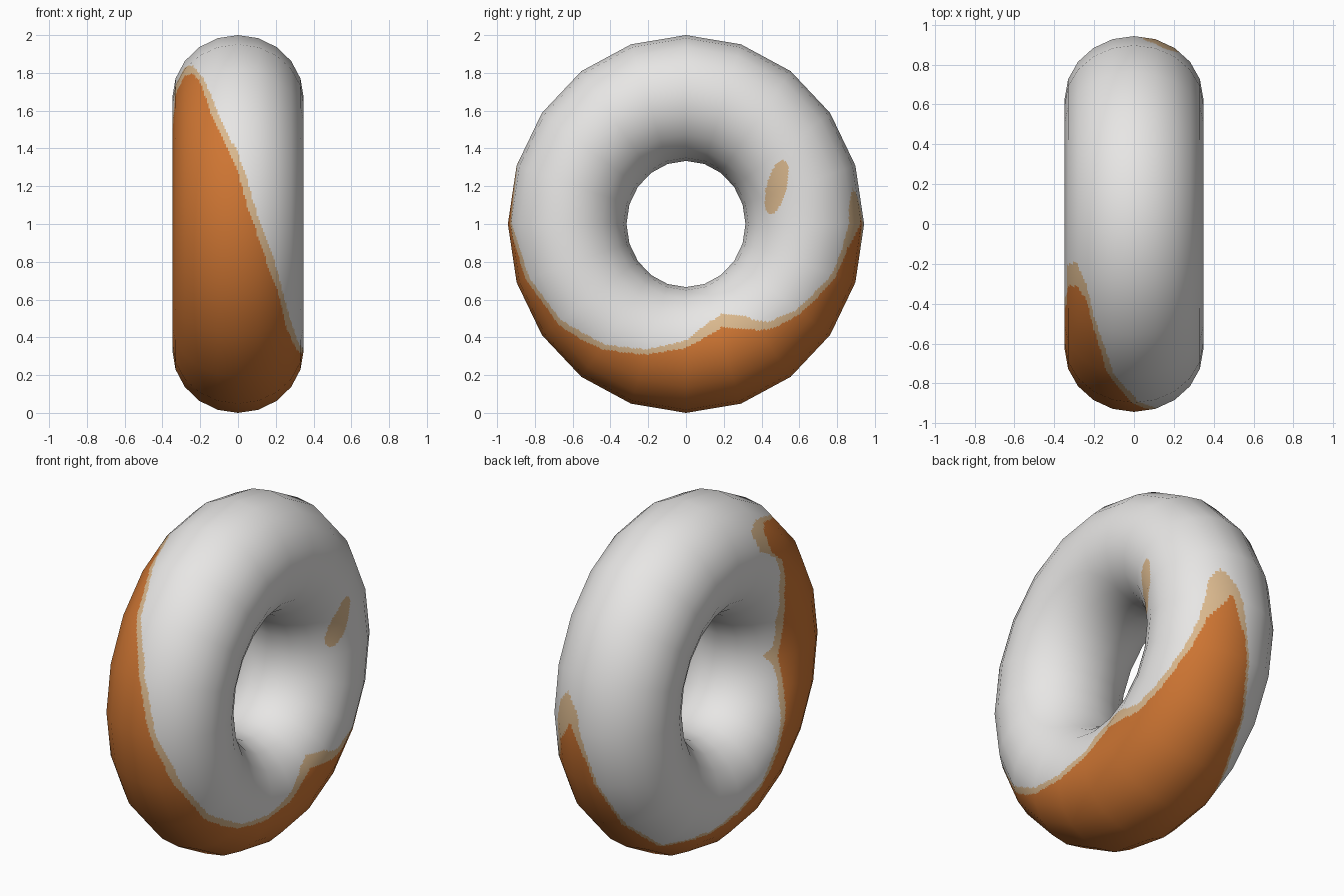
import bpy, math
from mathutils import Vector

if "Cube" in bpy.data.objects:
    bpy.data.objects.remove(bpy.data.objects["Cube"])

SIDES = 20                 # coarse facets both around the ring and around the tube
SUB_T, SUB_P = 14, 12      # fine splits inside each flat facet, for the painted edges
RING, TUBE, HALF_X, SCALE_Y = 0.667, 0.333, 0.348, 0.943

# Painted edges as (angle round the ring from the bottom, angle round the tube)
TAN_HI = [(-166, -56), (-159, -44), (-141, -29), (-126, -17), (-112, 0), (-104, 8), (-93, 17),
          (-86, 25), (-78, 34), (-68, 42), (-53, 54), (-37, 68), (-19, 84), (0, 99), (14, 113),
          (23, 117), (34, 103), (42, 84), (55, 71), (70, 56), (81, 46), (96, 38), (101, 26)]
TAN_LO = [(-166, -58), (-163, -76), (-150, -78), (-136, -104), (-117, -122), (-97, -130),
          (-91, -140), (-84, -130), (-77, -126), (-62, -118), (-46, -105), (-19, -90),
          (3, -80), (22, -62), (35, -37), (57, -20), (78, -4), (96, 10), (101, 24)]
DARK_HI = [(-157, -54), (-153, -44), (-143, -35), (-128, -25), (-120, -17), (-106, 0), (-96, 8),
           (-87, 17), (-78, 26), (-70, 35), (-60, 43), (-51, 48), (-37, 62), (-19, 79), (0, 92),
           (20, 105), (34, 88), (42, 76), (55, 65), (70, 50), (82, 38), (91, 18)]
DARK_LO = [(-157, -56), (-154, -74), (-144, -79), (-129, -104), (-110, -117), (-90, -126),
           (-71, -117), (-46, -100), (-19, -86), (3, -76), (22, -58), (35, -33), (57, -17),
           (78, -1), (91, 16)]


def edge(table, t):
    """Piecewise linear lookup, None outside the table."""
    for (a, u), (b, v) in zip(table, table[1:]):
        if a <= t <= b:
            return u + (v - u) * (t - a) / (b - a)
    return None


def inside(lo, hi, t, p):
    a, b = edge(lo, t), edge(hi, t)
    return a is not None and b is not None and a < p < b


def in_spot(co):
    """Small tilted oval patch on the right face."""
    if co.x < 0:
        return False
    dy, dz = co.y - 0.48, co.z - 1.195
    along, across = dy * 0.25 + dz * 0.968, dy * 0.968 - dz * 0.25
    return (along / 0.147) ** 2 + (across / 0.053) ** 2 < 1


def paint(t, p, co):
    if inside(DARK_LO, DARK_HI, t, p):
        return 2
    if inside(TAN_LO, TAN_HI, t, p) or in_spot(co):
        return 1
    return 0


def corner(i, j):
    """Vertex of the coarse twenty-sided ring."""
    t, p = 2 * math.pi * i / SIDES, 2 * math.pi * j / SIDES
    r = RING + TUBE * math.cos(p)
    return Vector((HALF_X * math.sin(p), SCALE_Y * r * math.sin(t), 1 - r * math.cos(t)))


# Ring: flat facets split finely so the paint has clean edges
NT, NP = SIDES * SUB_T, SIDES * SUB_P
verts, normals = [], []
for a in range(NT):
    i, u = a // SUB_T, (a % SUB_T) / SUB_T
    t = 2 * math.pi * a / NT
    for b in range(NP):
        j, v = b // SUB_P, (b % SUB_P) / SUB_P
        p = 2 * math.pi * b / NP
        verts.append(corner(i, j).lerp(corner(i + 1, j), u).lerp(
            corner(i, j + 1).lerp(corner(i + 1, j + 1), u), v))
        normals.append(Vector((math.sin(p), math.cos(p) * math.sin(t) / SCALE_Y,
                               -math.cos(p) * math.cos(t))).normalized())

faces, slots = [], []
for a in range(NT):
    t = (a + 0.5) * 360 / NT
    t = t - 360 if t > 180 else t
    for b in range(NP):
        p = (b + 0.5) * 360 / NP
        p = p - 360 if p > 180 else p
        c, d = (a + 1) % NT, (b + 1) % NP
        f = (a * NP + b, c * NP + b, c * NP + d, a * NP + d)
        faces.append(f)
        slots.append(paint(t, p, (verts[f[0]] + verts[f[2]]) / 2))

mesh = bpy.data.meshes.new("ring")
mesh.from_pydata([tuple(v) for v in verts], [], faces)
ring = bpy.data.objects.new("ring", mesh)
bpy.context.collection.objects.link(ring)

# Flat colours
for name, col in (("pale grey", (0.80, 0.79, 0.78, 1)), ("light tan", (0.70, 0.48, 0.27, 1)),
                  ("orange brown", (0.62, 0.18, 0.033, 1))):
    m = bpy.data.materials.new(name)
    m.diffuse_color = col
    m.use_nodes = True
    m.node_tree.nodes["Principled BSDF"].inputs["Base Color"].default_value = m.diffuse_color
    mesh.materials.append(m)
mesh.polygons.foreach_set("material_index", slots)

# Smooth shading across the facets
mesh.polygons.foreach_set("use_smooth", [True] * len(faces))
mesh.update()
mesh.normals_split_custom_set_from_vertices([tuple(n) for n in normals])
